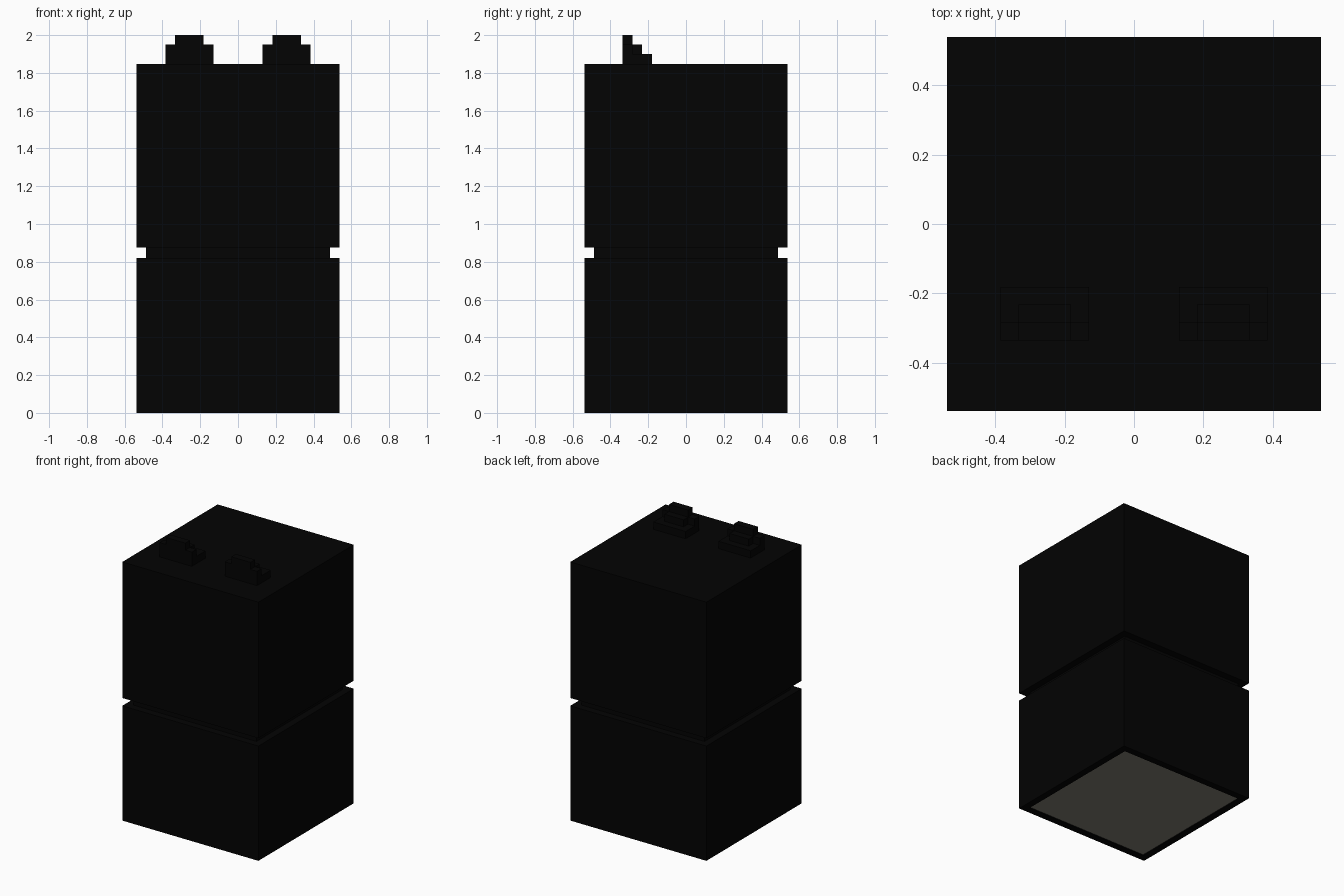
import bpy, bmesh
from mathutils import Vector

if "Cube" in bpy.data.objects:
    bpy.data.objects.remove(bpy.data.objects["Cube"])


def material(name, rgb):
    m = bpy.data.materials.new(name)
    m.diffuse_color = (*rgb, 1)
    m.use_nodes = True
    m.node_tree.nodes["Principled BSDF"].inputs["Base Color"].default_value = m.diffuse_color
    return m


black = material("soft_black", (0.0009, 0.0009, 0.0009))
grey = material("warm_grey", (0.21, 0.2, 0.165))


def box(name, lo, hi, mats=(black,), recess=None):
    lo, hi = Vector(lo), Vector(hi)
    bm = bmesh.new()
    bmesh.ops.create_cube(bm, size=1)
    for v in bm.verts:
        v.co = Vector([(lo[i] + hi[i]) / 2 + v.co[i] * (hi[i] - lo[i]) for i in range(3)])
    bm.normal_update()
    if recess is not None:
        # rim around the underside, with a slightly sunken grey panel
        rim, depth = recess
        base = min(bm.faces, key=lambda f: f.calc_center_median().z)
        bmesh.ops.inset_region(bm, faces=[base], thickness=rim, use_even_offset=True)
        new = bmesh.ops.extrude_discrete_faces(bm, faces=[base])["faces"][0]
        for v in new.verts:
            v.co.z += depth
        new.material_index = 1
    me = bpy.data.meshes.new(name)
    bm.to_mesh(me)
    bm.free()
    for m in mats:
        me.materials.append(m)
    ob = bpy.data.objects.new(name, me)
    bpy.context.collection.objects.link(ob)
    return ob


H, N = 0.538, 0.487

# Body, neck and head
box("body", (-H, -H, 0), (H, H, 0.82), (black, grey), recess=(0.05, 0.006))
box("neck", (-N, -N, 0.82), (N, N, 0.876))
box("head", (-H, -H, 0.876), (H, H, 1.848))

# Stepped ears: (x inset, front y, back y, bottom z, top z)
steps = [
    ("ear_front", 0.0, -0.335, -0.283, 1.848, 1.95),
    ("ear_tip", 0.052, -0.335, -0.283, 1.95, 2.0),
    ("ear_middle", 0.052, -0.283, -0.232, 1.90, 1.95),
    ("ear_base", 0.0, -0.283, -0.181, 1.848, 1.90),
]
for side, s in (("left", -1), ("right", 1)):
    for name, inset, y0, y1, bottom, top in steps:
        xs = sorted((s * (0.13 + inset), s * (0.385 - inset)))
        box(f"{name}_{side}", (xs[0], y0, bottom), (xs[1], y1, top))
